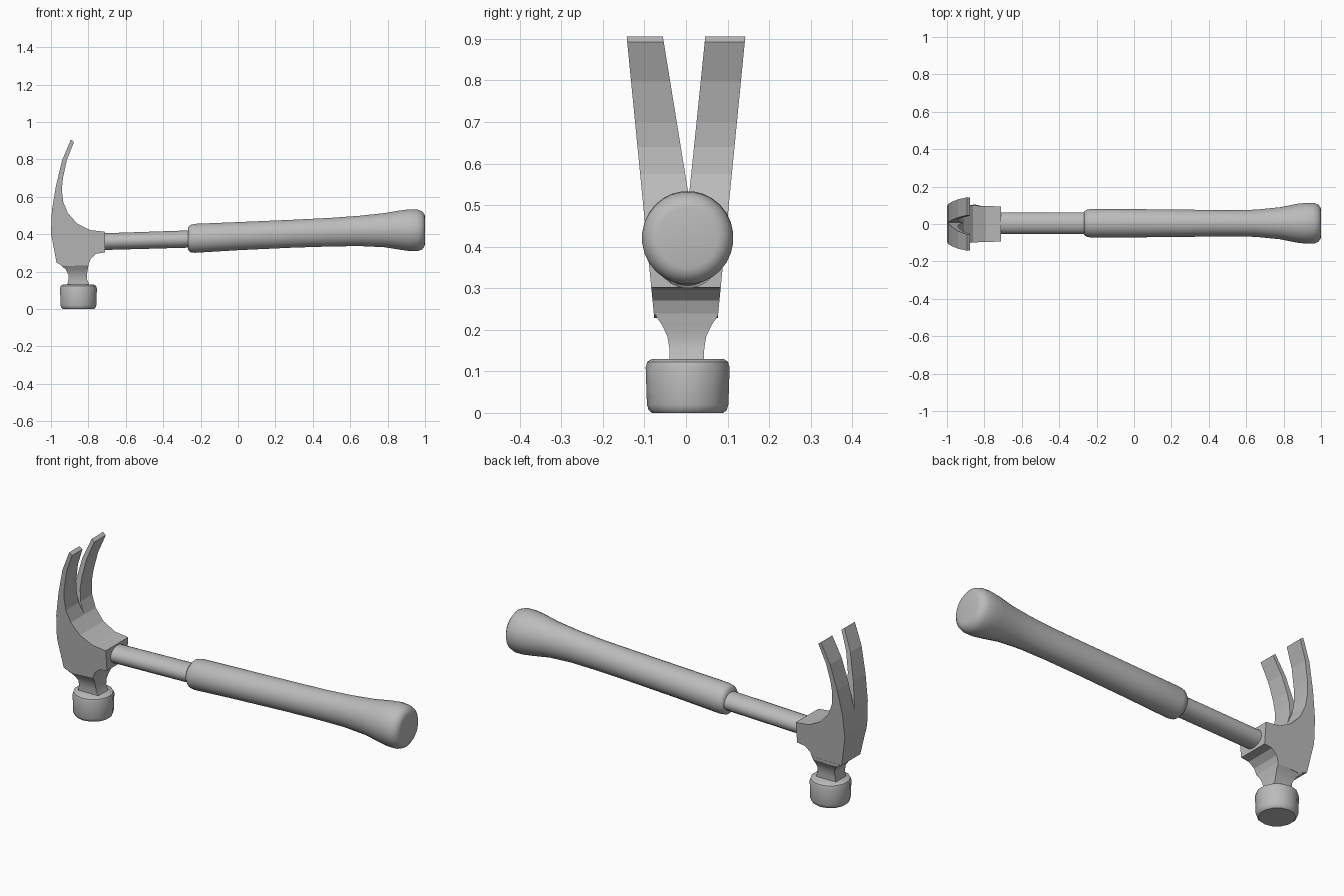
import bpy, bmesh, math
from mathutils import Vector

old = bpy.data.objects.get("Cube")
if old:
    bpy.data.objects.remove(old, do_unlink=True)

steel = bpy.data.materials.new("plain grey")
steel.use_nodes = True
GREY = (0.5, 0.5, 0.5, 1)
steel.diffuse_color = GREY
steel.node_tree.nodes["Principled BSDF"].inputs["Base Color"].default_value = GREY


def finish(name, bm, smooth=None):
    """Turn a bmesh into an object, optionally smoothed below an angle."""
    bmesh.ops.recalc_face_normals(bm, faces=bm.faces)
    mesh = bpy.data.meshes.new(name)
    bm.to_mesh(mesh)
    bm.free()
    mesh.materials.append(steel)
    obj = bpy.data.objects.new(name, mesh)
    bpy.context.collection.objects.link(obj)
    bpy.ops.object.select_all(action='DESELECT')
    obj.select_set(True)
    bpy.context.view_layer.objects.active = obj
    if smooth:
        bpy.ops.object.shade_smooth_by_angle(angle=math.radians(smooth))
    return obj


def loft(name, rings, place, sides, smooth=None):
    """Skin closed rings; place(ring, cos, sin) gives each point."""
    bm = bmesh.new()
    loops = []
    for ring in rings:
        turns = [math.tau * (i + 0.5) / sides for i in range(sides)]
        loops.append([bm.verts.new(place(ring, math.cos(t), math.sin(t))) for t in turns])
    for a, b in zip(loops, loops[1:]):
        for i in range(sides):
            j = (i + 1) % sides
            bm.faces.new((a[i], a[j], b[j], b[i]))
    bm.faces.new(loops[0])
    bm.faces.new(loops[-1])
    return finish(name, bm, smooth)


def prism(name, outline, to_a, to_b):
    """Join two copies of an outline, each placed by its own function."""
    bm = bmesh.new()
    a = [bm.verts.new(to_a(*p)) for p in outline]
    b = [bm.verts.new(to_b(*p)) for p in outline]
    bm.faces.new(a)
    bm.faces.new(b)
    for i in range(len(a)):
        j = (i + 1) % len(a)
        bm.faces.new((a[i], a[j], b[j], b[i]))
    return finish(name, bm)


# Handle pieces: rings of (x, bottom z, top z, half width)
def along_x(ring, c, s):
    x, low, high, half = ring
    return Vector((x, 0.004 + half * c, (low + high) / 2 + (high - low) / 2 * s))


loft("handle_shaft", [(-0.76, 0.314, 0.404, 0.058), (-0.25, 0.328, 0.421, 0.058)],
     along_x, 24, 40)

grip = [
    (-0.267, 0.315, 0.437, 0.062), (-0.255, 0.303, 0.450, 0.072),
    (-0.23, 0.300, 0.456, 0.077), (0.0, 0.314, 0.465, 0.076),
    (0.3, 0.328, 0.478, 0.073), (0.5, 0.334, 0.488, 0.070),
    (0.65, 0.336, 0.499, 0.073), (0.78, 0.330, 0.513, 0.086),
    (0.87, 0.316, 0.528, 0.104), (0.92, 0.309, 0.534, 0.110),
    (0.96, 0.309, 0.532, 0.110), (0.985, 0.318, 0.523, 0.101),
    (0.997, 0.335, 0.507, 0.085), (1.0, 0.348, 0.494, 0.072),
]
loft("handle_grip", grip, along_x, 28, 50)

# Head and claw: side outline in (x, z), widening with height
outline = [
    (-0.893, 0.906), (-0.877, 0.893), (-0.915, 0.797), (-0.936, 0.70),
    (-0.942, 0.64), (-0.935, 0.575), (-0.91, 0.513), (-0.86, 0.457),
    (-0.79, 0.422), (-0.712, 0.413), (-0.712, 0.302), (-0.757, 0.296),
    (-0.787, 0.270), (-0.80, 0.236), (-0.92, 0.228), (-0.97, 0.247),
    (-1.0, 0.405), (-0.995, 0.53), (-0.973, 0.66), (-0.94, 0.797),
]


def half_width(z):
    return 0.054 + 0.098 * z


head = prism("head_and_claw", outline,
             lambda x, z: (x, -half_width(z), z),
             lambda x, z: (x, half_width(z), z))

# V-shaped slot that splits the claw
slot = prism("claw_slot_cutter", [(0.007, 0.52), (0.056, 1.0), (-0.071, 1.0)],
             lambda y, z: (-1.2, y, z), lambda y, z: (-0.6, y, z))
slot.hide_render = True
bpy.ops.object.select_all(action='DESELECT')
head.select_set(True)
bpy.context.view_layer.objects.active = head
cut = head.modifiers.new("slot", 'BOOLEAN')
cut.operation = 'DIFFERENCE'
cut.solver = 'EXACT'
cut.object = slot
bpy.ops.object.modifier_apply(modifier=cut.name)
bpy.data.objects.remove(slot, do_unlink=True)


# Square neck: rings of (z, left x, right x, half depth)
def square(ring, c, s):
    z, x0, x1, half = ring
    k = math.sqrt(2)
    return Vector(((x0 + x1) / 2 + (x1 - x0) / 2 * c * k, 0.002 + half * s * k, z))


neck = [
    (0.25, -0.965, -0.797, 0.077), (0.232, -0.945, -0.80, 0.074),
    (0.212, -0.922, -0.803, 0.060), (0.185, -0.907, -0.808, 0.047),
    (0.155, -0.907, -0.806, 0.042), (0.12, -0.915, -0.79, 0.041),
]
loft("head_neck", neck, square, 4, 25)


# Striking face: rings of (z, radius)
def around_z(ring, c, s):
    z, r = ring
    return Vector((-0.853 + r * c, 0.004 + r * s, z))


face = [(0.0, 0.086), (0.007, 0.094), (0.02, 0.098), (0.11, 0.101),
        (0.123, 0.097), (0.13, 0.086)]
loft("striking_face", face, around_z, 14, 35)
